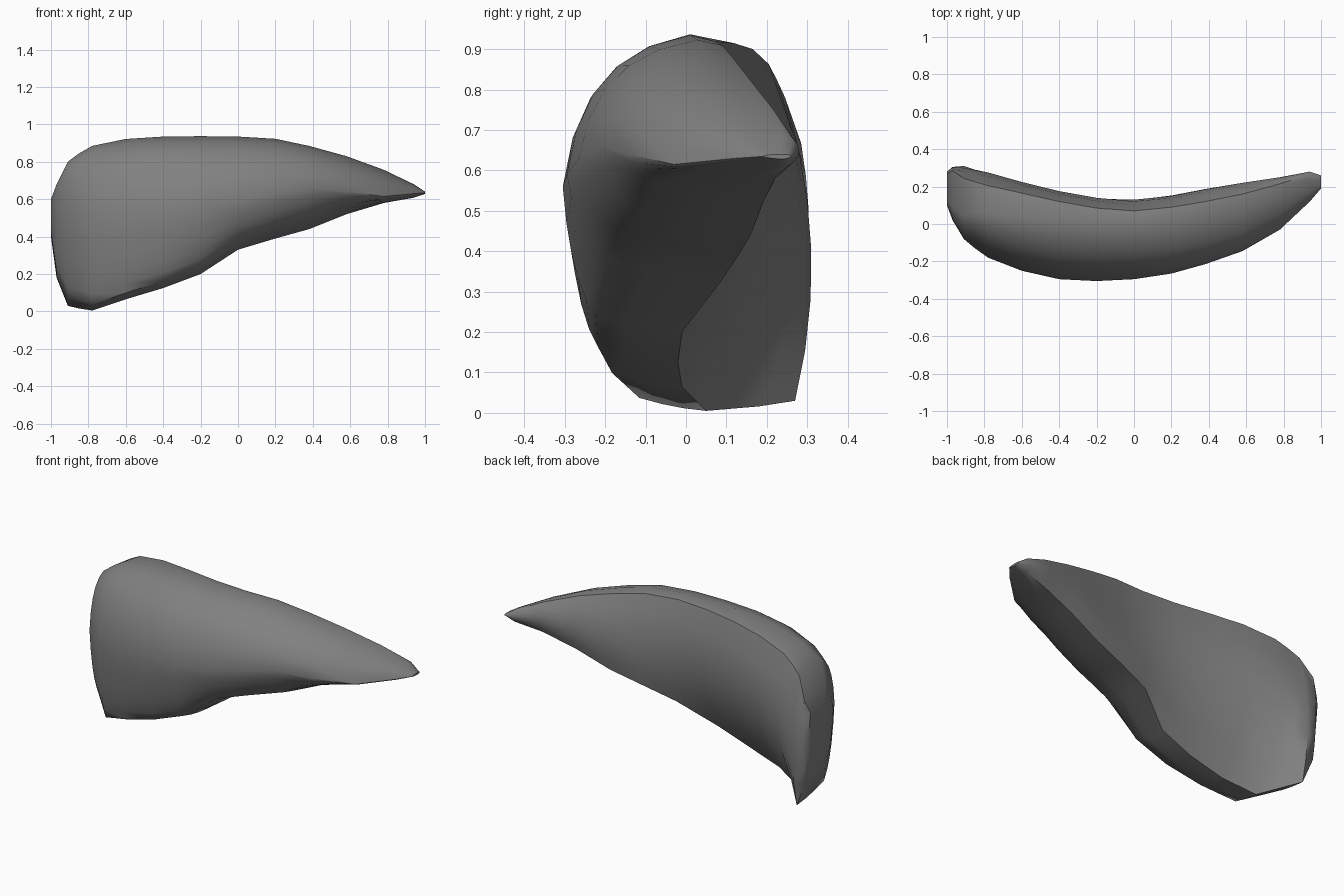
import bpy
import bmesh
from mathutils import Vector

# Remove the default cube
cube = bpy.data.objects.get("Cube")
if cube:
    bpy.data.objects.remove(cube, do_unlink=True)

# Single flat colour
grey = bpy.data.materials.new("mid_grey")
grey.use_nodes = True
colour = (.22, .22, .22, 1)
grey.diffuse_color = colour
grey.node_tree.nodes["Principled BSDF"].inputs["Base Color"].default_value = colour

# Stations along x: x, top (y, z), front bulge (y, z), bottom (y, z), rear rim y, back y
STATIONS = [
    (-1, .14, .6, .1, .5, .26, .4, .27, .28),
    (-.97, .09, .68, .02, .48, .28, .18, .285, .305),
    (-.91, .05, .8, -.08, .5, .27, .03, .245, .31),
    (-.85, .06, .845, -.13, .5, .18, .016, .225, .29),
    (-.78, .06, .885, -.18, .5, .05, .005, .205, .265),
    (-.6, .04, .922, -.25, .53, -.01, .065, .165, .21),
    (-.4, .02, .935, -.295, .54, -.02, .125, .12, .165),
    (-.2, .01, .937, -.305, .56, -.01, .2, .085, .135),
    (0, .01, .935, -.295, .59, .09, .33, .07, .13),
    (.2, .03, .923, -.265, .63, .13, .39, .09, .15),
    (.38, .06, .885, -.215, .66, .16, .44, .12, .185),
    (.58, .1, .83, -.145, .64, .19, .52, .16, .22),
    (.78, .18, .757, -.03, .615, .22, .58, .215, .25),
    (.94, .24, .68, .12, .63, .25, .608, .265, .28),
    (1, .23, .64, .19, .635, .24, .628, .25, .26),
]


def arc(start, control, end, steps):
    """Quadratic curve from start towards end, leaving out the end point."""
    return [start.lerp(control, i / steps).lerp(control.lerp(end, i / steps), i / steps)
            for i in range(steps)]


def section(x, top_y, top_z, front_y, front_z, low_y, low_z, rim_y, back_y):
    """Closed cross-section: domed front, broad underside, flat back, narrow rear rim."""
    top, front, low = Vector((top_y, top_z)), Vector((front_y, front_z)), Vector((low_y, low_z))
    rim = Vector((rim_y, top_z - (top_z - low_z) * .025))
    shoulder = ((top + front) / 2).lerp(Vector((front_y, top_z)), .76)
    # The knee is where the front turns into the broad underside
    depth = low_y - front_y
    knee = Vector((front_y + depth * .28, low_z + min(depth * .14, (front_z - low_z) * .5)))
    belly = Vector((front_y + depth * .06, knee.y + (front_z - knee.y) * .25))
    back = Vector((2 * back_y - (low_y + rim_y) / 2, (low_z + rim.y) / 2))
    ring = arc(top, shoulder, front, 5) + arc(front, belly, knee, 5)
    ring += arc(knee, knee.lerp(low, .5) - Vector((0, (knee.y - low_z) * .3)), low, 3)
    ring += arc(low, back, rim, 6) + [rim]
    return [(x, p.x, p.y) for p in ring]


# Curved tapering shell, lofted through the sections
bm = bmesh.new()
rings = [[bm.verts.new(co) for co in section(*s)] for s in STATIONS]
for first, second in zip(rings, rings[1:]):
    count = len(first)
    for i in range(count):
        j = (i + 1) % count
        bm.faces.new((first[i], first[j], second[j], second[i]))
bm.faces.new(rings[0])
bm.faces.new(rings[-1])
bmesh.ops.recalc_face_normals(bm, faces=bm.faces)

mesh = bpy.data.meshes.new("curved_shell")
bm.to_mesh(mesh)
bm.free()
mesh.materials.append(grey)
shell = bpy.data.objects.new("curved_shell", mesh)
bpy.context.collection.objects.link(shell)

# Smooth surface with crisp rims
bpy.ops.object.select_all(action="DESELECT")
shell.select_set(True)
bpy.context.view_layer.objects.active = shell
bpy.ops.object.shade_smooth_by_angle(angle=.8)
